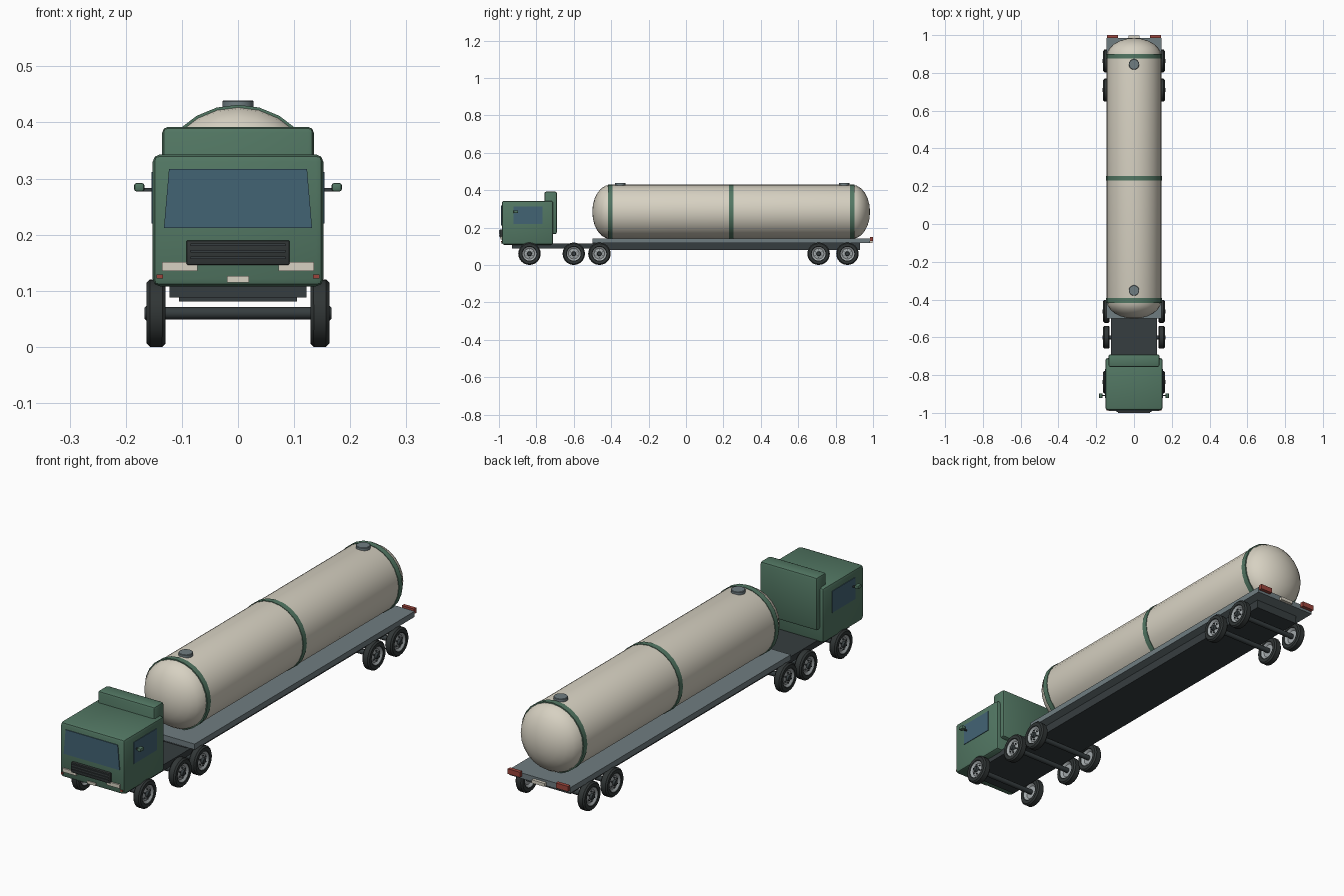
import bpy, bmesh, math
from mathutils import Matrix, Vector

if "Cube" in bpy.data.objects:
    bpy.data.objects.remove(bpy.data.objects["Cube"])


def material(name, rgb):
    m = bpy.data.materials.new(name)
    m.diffuse_color = (*rgb, 1)
    m.use_nodes = True
    m.node_tree.nodes["Principled BSDF"].inputs["Base Color"].default_value = m.diffuse_color
    return m


GREEN = material("green paint", (0.085, 0.185, 0.125))
CREAM = material("cream", (0.68, 0.64, 0.54))
STEEL = material("deck steel", (0.16, 0.205, 0.22))
DARK = material("dark frame", (0.037, 0.047, 0.05))
TYRE = material("tyre rubber", (0.03, 0.036, 0.036))
GLASS = material("glass", (0.055, 0.125, 0.175))
RIM = material("rim metal", (0.36, 0.39, 0.40))
RED = material("red lamp", (0.33, 0.06, 0.045))


def finish(name, bm, mats, smooth=None):
    bmesh.ops.recalc_face_normals(bm, faces=bm.faces[:])
    me = bpy.data.meshes.new(name)
    bm.to_mesh(me)
    bm.free()
    ob = bpy.data.objects.new(name, me)
    bpy.context.collection.objects.link(ob)
    for m in mats:
        me.materials.append(m)
    if smooth:
        bpy.ops.object.select_all(action='DESELECT')
        ob.select_set(True)
        bpy.context.view_layer.objects.active = ob
        bpy.ops.object.shade_smooth_by_angle(angle=math.radians(smooth))
    return ob


def box(name, x, y, z, mat, bevel=0):
    """Box from (min, max) ranges, with optional rounded edges."""
    bm = bmesh.new()
    bmesh.ops.create_cube(bm, size=1)
    for v in bm.verts:
        v.co = Vector([r[0] if c < 0 else r[1] for c, r in zip(v.co, (x, y, z))])
    if bevel:
        bmesh.ops.bevel(bm, geom=bm.edges[:], offset=bevel, segments=2,
                        profile=0.5, affect='EDGES')
    return finish(name, bm, [mat], 35 if bevel else None)


def pair(name, x, y, z, mat, bevel=0):
    for side, s in (("right", 1), ("left", -1)):
        box(f"{name}_{side}", sorted((s * x[0], s * x[1])), y, z, mat, bevel)


def lathe(name, profile, segments, matrix, mats, rule=None, smooth=40):
    """Spin a (radius, height) profile about its axis, then place it."""
    bm = bmesh.new()
    vs = [bm.verts.new((r, 0, h)) for r, h in profile]
    es = [bm.edges.new(p) for p in zip(vs, vs[1:])]
    bmesh.ops.spin(bm, geom=vs + es, cent=(0, 0, 0), axis=(0, 0, 1),
                   angle=math.tau, steps=segments, use_duplicate=False)
    bmesh.ops.remove_doubles(bm, verts=bm.verts[:], dist=1e-5)
    if rule:
        for f in bm.faces:
            f.material_index = rule(f.calc_center_median())
    bmesh.ops.transform(bm, matrix=matrix, verts=bm.verts[:])
    return finish(name, bm, mats, smooth)


ALONG_X = Matrix.Rotation(math.pi / 2, 4, 'Y')
ALONG_Y = Matrix.Rotation(-math.pi / 2, 4, 'X')

# Cab with rear wind panel
box("cab", (-0.152, 0.152), (-0.985, -0.71), (0.108, 0.343), GREEN, 0.013)
box("rear_wind_panel", (-0.135, 0.135), (-0.757, -0.69), (0.165, 0.392), GREEN, 0.01)

# Tapered windscreen plate
bm = bmesh.new()
rim = [(-0.132, 0.212), (0.132, 0.212), (0.123, 0.317), (-0.123, 0.317)]
plate = bm.faces.new([bm.verts.new((x, -0.984, z)) for x, z in rim])
ext = bmesh.ops.extrude_face_region(bm, geom=[plate])
for v in ext["geom"]:
    if isinstance(v, bmesh.types.BMVert):
        v.co.y -= 0.004
finish("windscreen", bm, [GLASS])

# Side windows and mirrors
pair("side_window", (0.150, 0.1545), (-0.922, -0.767), (0.22, 0.312), GLASS)
pair("mirror_arm", (0.150, 0.172), (-0.91, -0.904), (0.277, 0.283), DARK)
pair("mirror", (0.167, 0.185), (-0.922, -0.897), (0.277, 0.292), GREEN, 0.004)

# Grille with slats, lamps and number plate
box("grille", (-0.092, 0.092), (-0.996, -0.98), (0.146, 0.19), TYRE, 0.003)
for i in range(3):
    z = 0.157 + i * 0.0115
    box(f"grille_slat_{i}", (-0.085, 0.085), (-1.0, -0.994), (z, z + 0.004), DARK)
pair("headlamp", (0.072, 0.135), (-0.991, -0.982), (0.135, 0.151), CREAM)
pair("front_marker", (0.134, 0.145), (-0.988, -0.97), (0.122, 0.129), RED)
box("front_plate", (-0.02, 0.02), (-0.989, -0.982), (0.115, 0.126), CREAM)

# Tractor chassis, trailer frame and deck
box("tractor_chassis", (-0.122, 0.122), (-0.93, -0.45), (0.088, 0.114), DARK)
box("trailer_frame", (-0.105, 0.105), (-0.5, 0.93), (0.081, 0.12), DARK)
box("trailer_deck", (-0.145, 0.145), (-0.5, 0.985), (0.117, 0.141), STEEL)
pair("tail_lamp", (0.085, 0.142), (0.984, 1.0), (0.128, 0.15), RED)
box("rear_plate", (-0.03, 0.03), (0.984, 0.998), (0.118, 0.132), CREAM)

# Tank with rounded ends
R, Z, Y0, Y1, DOME = 0.145, 0.284, -0.405, 0.888, 0.096
arc = [math.radians(15 * i) for i in range(7)]
profile = [(R * math.sin(a), Y0 - DOME * math.cos(a)) for a in arc]
profile += [(R * math.cos(a), Y1 + DOME * math.sin(a)) for a in arc]
lathe("tank", profile, 24, Matrix.Translation((0, 0, Z)) @ ALONG_Y, [CREAM])

# Painted bands and filling hatches
for i, y in enumerate((Y0, 0.242, Y1)):
    lathe(f"tank_band_{i}", [(R - 0.004, -0.012), (R + 0.0025, -0.012),
                             (R + 0.0025, 0.012), (R - 0.004, 0.012)], 24,
          Matrix.Translation((0, y, Z)) @ ALONG_Y, [GREEN])
for i, y in enumerate((-0.352, 0.845)):
    lathe(f"hatch_{i}", [(0, -0.02), (0.023, -0.02), (0.023, 0.0), (0.028, 0.0),
                         (0.028, 0.012), (0.026, 0.014), (0, 0.014)], 16,
          Matrix.Translation((0, y, 0.425)), [STEEL])

# Wheels: tyre, dished metal rim, dark hub with bolts
tyre = [(0.036, -0.012), (0.04, -0.017), (0.054, -0.017), (0.06, -0.011),
        (0.06, 0.011), (0.054, 0.017), (0.04, 0.017), (0.036, 0.012)]
disc = [(0.0, -0.006), (0.028, -0.006), (0.037, -0.014),
        (0.037, 0.014), (0.028, 0.008), (0.015, 0.011), (0.0, 0.011)]
hub = [(0.0, 0.005), (0.013, 0.005), (0.013, 0.017), (0.010, 0.0205), (0.0, 0.0205)]
for i, y in enumerate((-0.837, -0.6, -0.463, 0.709, 0.863)):
    for side, s in (("right", 1), ("left", -1)):
        place = Matrix.Translation((s * 0.146, y, 0.06)) @ \
            Matrix.Diagonal((s, 1, 1, 1)) @ ALONG_X
        lathe(f"tyre_{i}_{side}", tyre, 24, place, [TYRE])
        lathe(f"rim_{i}_{side}", disc, 24, place, [RIM])
        lathe(f"hub_{i}_{side}", hub, 12, place, [DARK])
        for k in range(6):
            a = math.tau * k / 6
            spot = Matrix.Translation((0.021 * math.cos(a), 0.021 * math.sin(a), 0))
            lathe(f"bolt_{i}_{side}_{k}", [(0.003, 0.007), (0.003, 0.015), (0, 0.015)],
                  6, place @ spot, [DARK])
    lathe(f"axle_{i}", [(0, -0.14), (0.011, -0.14), (0.011, 0.14), (0, 0.14)], 12,
          Matrix.Translation((0, y, 0.06)) @ ALONG_X, [DARK])
